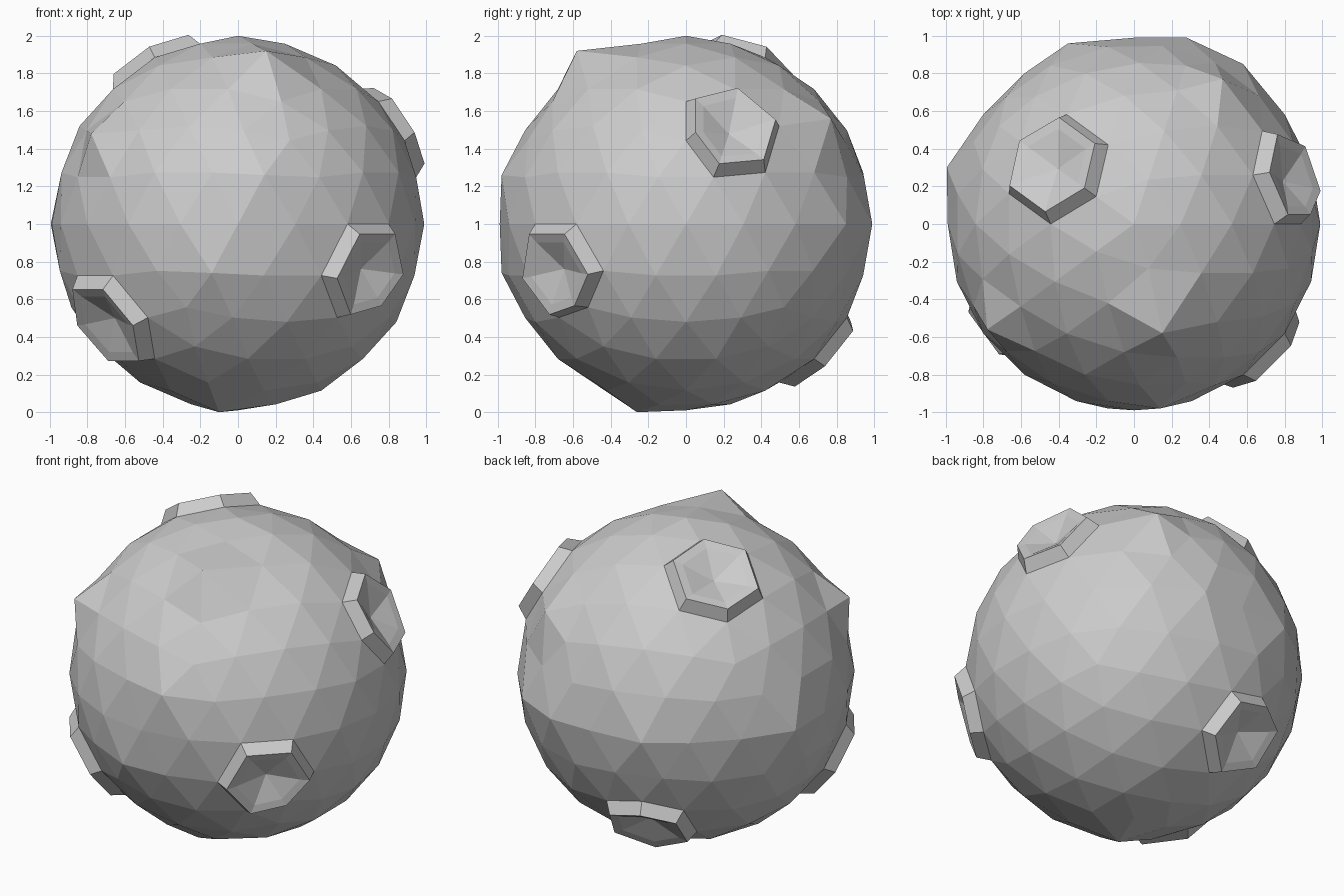
import bpy, bmesh
from mathutils import Vector

if "Cube" in bpy.data.objects:
    bpy.data.objects.remove(bpy.data.objects["Cube"])

R = 0.99
bm = bmesh.new()
bmesh.ops.create_icosphere(bm, subdivisions=3, radius=R)


def nearest(d):
    d = Vector(d).normalized()
    return max(bm.verts, key=lambda v: v.co.normalized().dot(d))


# bumps: single points of the rock pulled off the sphere (direction, new position)
bumps = [
    ((0.162, -0.5, 0.851), (0.15, -0.58, 0.92)),
    ((-0.084, -0.26, -0.962), (-0.10, -0.26, -1.0)),
    ((-0.951, 0.309, 0), (-0.995, 0.30, 0.0)),
    ((-0.724, -0.526, 0.447), (-0.78, -0.56, 0.48)),
    ((0.50, 0.702, 0.506), (0.47, 0.77, 0.56)),
    ((0.309, 0.951, 0), (0.28, 0.99, 0.0)),
    ((-0.309, 0.951, 0), (-0.35, 0.96, 0.0)),
    ((0.588, 0.809, 0), (0.58, 0.85, 0.0)),
    ((0.143, -0.962, 0.232), (0.14, -0.98, 0.26)),
    ((-0.143, -0.962, -0.232), (-0.14, -0.98, -0.26)),
    ((0, 0, 1), (0, 0, 1.0)),
]
for d, p in bumps:
    nearest(d).co = p


def ring(face, centre, base, scale, lift):
    """Extrude a face and place its ring as a scaled, lifted copy of the base."""
    face = bmesh.ops.extrude_discrete_faces(bm, faces=[face])["faces"][0]
    for v, b in zip(face.verts, base):
        v.co = (centre + (b - centre) * scale) * lift
    return face


def crater(d):
    v = nearest(d)
    c = v.co.copy()
    outer = set(e.other_vert(v) for e in v.link_edges)
    bmesh.ops.dissolve_verts(bm, verts=[v])
    face = next(f for f in bm.faces if set(f.verts) == outer)
    base = [w.co.copy() for w in face.verts]
    # raised wall, rim, then sunken pit
    face = ring(face, c, base, 0.80, 1.075)
    face = ring(face, c, base, 0.63, 1.055)
    pit = bmesh.ops.poke(bm, faces=[face])["verts"][0]
    pit.co = c * 0.96


for d in [(0.682, -0.694, -0.232), (-0.688, -0.5, -0.526),
          (-0.425, 0.309, 0.851), (0.822, 0.26, 0.506),
          (-0.228, 0.702, -0.674)]:
    crater(d)

# stand the rock on the ground
bmesh.ops.triangulate(bm, faces=[f for f in bm.faces if len(f.verts) > 3])
low = min(v.co.z for v in bm.verts)
bmesh.ops.translate(bm, verts=bm.verts, vec=(0, 0, -low))
bmesh.ops.recalc_face_normals(bm, faces=bm.faces)

mesh = bpy.data.meshes.new("cratered_moon")
bm.to_mesh(mesh)
bm.free()
moon = bpy.data.objects.new("cratered_moon", mesh)
bpy.context.collection.objects.link(moon)
